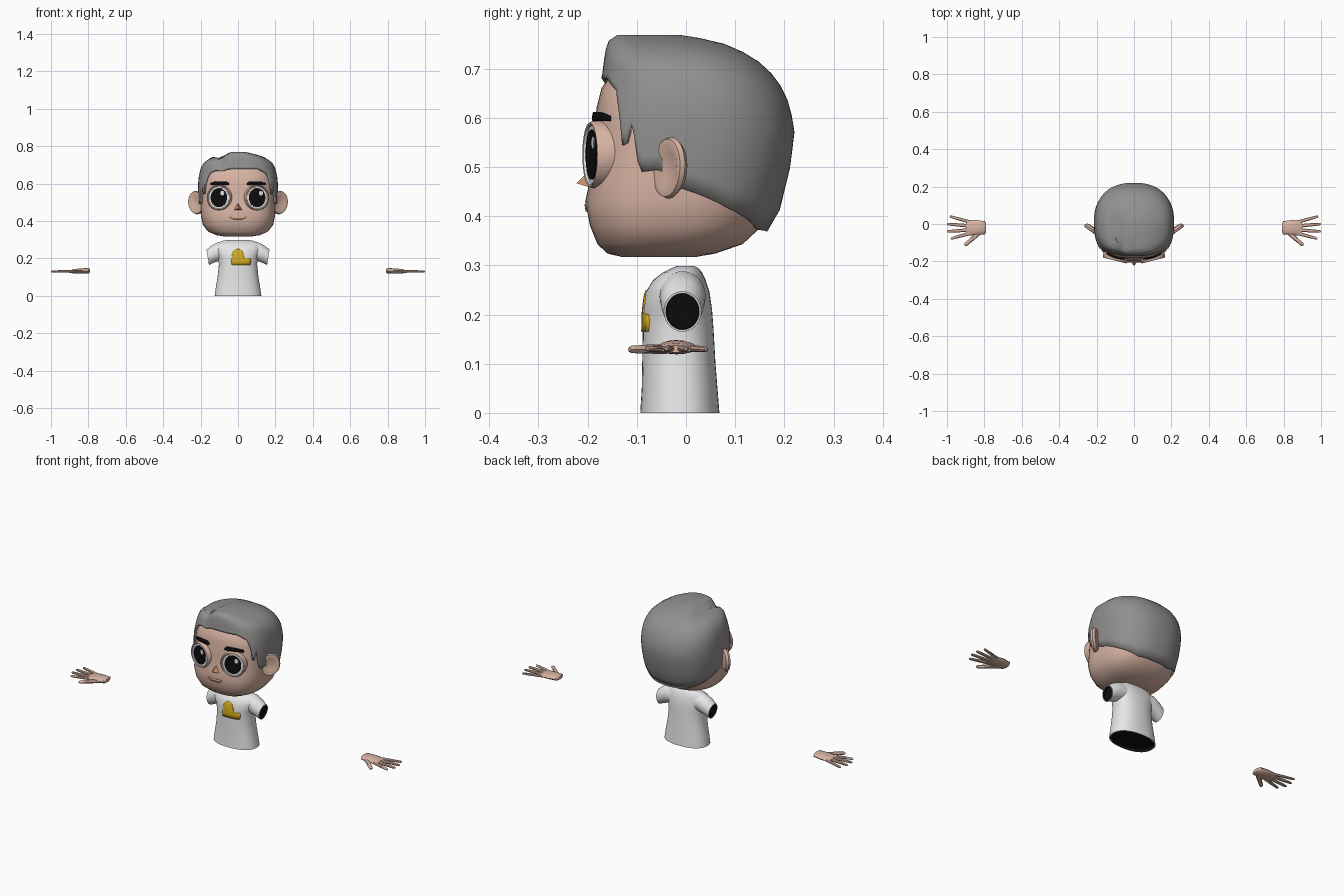
import bpy, bmesh, math
from mathutils import Vector, Matrix

if "Cube" in bpy.data.objects:
    bpy.data.objects.remove(bpy.data.objects["Cube"])


def material(name, r, g, b):
    m = bpy.data.materials.new(name)
    m.diffuse_color = (r, g, b, 1)
    m.use_nodes = True
    m.node_tree.nodes["Principled BSDF"].inputs["Base Color"].default_value = m.diffuse_color
    return m


SKIN = material("skin", 0.68, 0.45, 0.365)
HAIR = material("grey_hair", 0.29, 0.28, 0.275)
WHITE = material("white", 0.8, 0.8, 0.8)
BLACK = material("black", 0.004, 0.004, 0.004)
YELLOW = material("yellow", 0.66, 0.42, 0.015)
NOSE = material("nose_tan", 0.6, 0.3, 0.16)
LIPS = material("lip_tan", 0.65, 0.37, 0.2)


def build(name, verts, faces, mats, indices=None, recalc=True, thick=0):
    me = bpy.data.meshes.new(name)
    me.from_pydata([tuple(v) for v in verts], [], faces)
    for m in mats:
        me.materials.append(m)
    if indices:
        me.polygons.foreach_set("material_index", indices)
    if recalc:
        bm = bmesh.new()
        bm.from_mesh(me)
        bmesh.ops.recalc_face_normals(bm, faces=bm.faces)
        bm.to_mesh(me)
        bm.free()
    ob = bpy.data.objects.new(name, me)
    bpy.context.collection.objects.link(ob)
    if thick:
        mod = ob.modifiers.new("thickness", 'SOLIDIFY')
        mod.thickness, mod.offset = thick, -1
    return ob


def loft(name, rings, mats, seg_mat=lambda i: 0):
    """Skin closed rings; seg_mat gives -1 = start cap, len-1 = end cap."""
    n = len(rings[0])
    verts = [p for r in rings for p in r]
    faces, idx = [tuple(range(n))], [seg_mat(-1)]
    for i in range(len(rings) - 1):
        for j in range(n):
            k = (j + 1) % n
            faces.append((i*n + j, i*n + k, (i+1)*n + k, (i+1)*n + j))
            idx.append(seg_mat(i))
    faces.append(tuple(range((len(rings) - 1)*n, len(rings)*n)))
    idx.append(seg_mat(len(rings) - 1))
    return build(name, verts, faces, mats, idx)


def spow(v, p):
    return math.copysign(abs(v) ** p, v)


def section(prof, z):
    """Interpolate (z, half width, front y, back y)."""
    if z <= prof[0][0]:
        return prof[0][1:]
    for a, b in zip(prof, prof[1:]):
        if z <= b[0]:
            t = (z - a[0]) / (b[0] - a[0])
            return [p + (q - p)*t for p, q in zip(a[1:], b[1:])]
    return prof[-1][1:]


def point(sec, a, z, nf, nb):
    w, yf, yb = sec
    c, d = (yf + yb)/2, (yb - yf)/2
    p = 2 / (nf if math.cos(a) > 0 else nb)
    return Vector((w*spow(math.sin(a), p), c - d*spow(math.cos(a), p), z))


def ring(sec, z, nf, nb, scale=1, n=48):
    w, yf, yb = sec
    c = (yf + yb)/2
    sec = (w*scale, c + (yf - c)*scale, c + (yb - c)*scale)
    return [point(sec, 2*math.pi*j/n, z, nf, nb) for j in range(n)]


def plate(name, rows, prof, n, mat, lift, thick):
    """Thin plate hugging the front of a profile; rows are (z, x0, x1)."""
    cols, verts, faces = 10, [], []
    for z, x0, x1 in rows:
        w, yf, yb = section(prof, z)
        for j in range(cols + 1):
            x = x0 + (x1 - x0)*j/cols
            y = (yf + yb)/2 - (yb - yf)/2*max(0, 1 - abs(x/w)**n)**(1/n)
            verts.append((x, y - lift, z))
    m = cols + 1
    for i in range(len(rows) - 1):
        for j in range(cols):
            faces.append((i*m + j, i*m + j + 1, (i+1)*m + j + 1, (i+1)*m + j))
    return build(name, verts, faces, [mat], recalc=False, thick=thick)


# Head
HEAD = [(.317, .07, -.13, .02), (.324, .115, -.16, .06), (.343, .16, -.18, .115),
        (.38, .188, -.195, .155), (.43, .198, -.205, .178), (.47, .2, -.196, .18),
        (.55, .2, -.187, .18), (.62, .196, -.182, .18), (.66, .185, -.172, .17),
        (.69, .165, -.15, .15), (.72, .12, -.11, .1), (.735, .05, -.05, .04)]
loft("head", [ring(r[1:], r[0], 2.8, 2.4) for r in HEAD], [SKIN])

# Hair cap with a varying hairline
CAP = [(.36, .168, -.175, .16), (.41, .197, -.19, .19), (.5, .211, -.195, .212),
       (.575, .214, -.195, .221), (.62, .212, -.188, .212), (.655, .207, -.178, .2),
       (.69, .196, -.17, .174), (.715, .181, -.167, .147), (.74, .143, -.163, .105),
       (.757, .095, -.157, .06), (.768, .045, -.14, -.01)]
EDGE = [(0, .68), (25, .68), (42, .655), (50, .61), (54, .545), (58, .55), (61, .61),
        (65, .52), (69, .49), (80, .495), (88, .455), (114, .415), (150, .372), (180, .368)]


def hairline(deg):
    for (a, za), (b, zb) in zip(EDGE, EDGE[1:]):
        if deg <= b:
            return za + (zb - za)*(deg - a)/(b - a)
    return EDGE[-1][1]


N, K = 120, 14
verts, faces = [], []
for k in range(K + 1):
    for j in range(N):
        a = 2*math.pi*j/N
        zb = hairline(min(360*j/N, 360 - 360*j/N))
        z = zb + (.768 - zb)*(1 - (1 - k/K)**1.6)
        v = point(section(CAP, z), a, z, 2.8, 2.3)
        if v.y < .08:  # side parting groove
            g = math.exp(-((v.x + .09)/.026)**2)*min(1, max(0, (z - .62)/.1))
            g *= min(1, (.08 - v.y)/.08)
            v.z -= .022*g
            v.y += .006*g
        verts.append(v)
for k in range(K):
    for j in range(N):
        i = (j + 1) % N
        faces.append((k*N + j, k*N + i, (k+1)*N + i, (k+1)*N + j))
faces.append(tuple(range(K*N, K*N + N)))
build("hair", verts, faces, [HAIR], recalc=False, thick=.014)

# Face details
build("nose", [(-.03, -.188, .456), (.03, -.188, .456), (0, -.183, .505), (0, -.223, .467)],
      [(0, 1, 2), (0, 1, 3), (1, 2, 3), (2, 0, 3)], [NOSE])
plate("mouth", [(.409, -.024, .024), (.416, -.038, .038), (.424, -.043, .043)],
      HEAD, 2.8, LIPS, .003, .005)


def oval(frame, rx, rz, d, u=0, v=0, n=32):
    return [frame @ Vector((u + rx*math.cos(2*math.pi*j/n), -d,
                            v + rz*math.sin(2*math.pi*j/n))) for j in range(n)]


for s, side in ((-1, "left"), (1, "right")):
    # Eye: raised lid rim, white, pupil, highlight
    f = Matrix.Translation((s*.1, -.182, .525)) @ Matrix.Rotation(s*math.radians(14), 4, 'Z')
    rim = [(.068, .068, -.03), (.067, .068, .009), (.063, .065, .014),
           (.058, .061, .013), (.056, .059, .009)]
    loft("eye_" + side, [oval(f, *r) for r in rim], [SKIN, WHITE], lambda i: int(i >= 3))
    loft("pupil_" + side, [oval(f, .045, .051, d) for d in (.006, .0115)], [BLACK])
    loft("highlight_" + side, [oval(f, .011, .013, d, .02, .024, 16) for d in (.008, .0135)],
         [WHITE])

    # Eyebrow
    lo, hi = sorted((s*.05, s*.147))
    plate("eyebrow_" + side, [(.594, lo, hi), (.604, lo, hi),
          (.612, lo + (.03 if s < 0 else .012), hi - (.012 if s < 0 else .03))],
          HEAD, 2.8, BLACK, .009, .009)

    # Ear: flattened cup leaning back
    f = (Matrix.Translation((s*.222, -.032, .498)) @ Matrix.Rotation(s*math.radians(36), 4, 'Z')
         @ Matrix.Rotation(s*math.radians(12), 4, 'Y'))
    prof = [(.02, -.016), (.042, -.012), (.05, 0), (.047, .01), (.038, .012), (.024, .005)]
    loft("ear_" + side, [oval(f, r, r*1.26, d) for r, d in prof], [SKIN])

    # Sleeve with dark opening
    def cuff(x, zc, ry, rz, lean):
        pts = []
        for j in range(28):
            a = 2*math.pi*j/28
            dz = rz*math.sin(a)
            pts.append((s*(x + lean*dz), -.007 + ry*math.cos(a), zc + dz))
        return pts
    loft("sleeve_" + side, [cuff(.05, .238, .044, .045, 0), (cuff(.1, .238, .047, .05, .05)),
         cuff(.135, .223, .044, .046, .12), cuff(.162, .206, .038, .041, .16),
         cuff(.162, .206, .034, .037, .16), cuff(.152, .207, .033, .036, .16)],
         [WHITE, BLACK], lambda i: int(i >= 4))

    # Palm
    palm = [(.79, -.02, .02, .134, .009), (.798, -.02, .035, .134, .014),
            (.84, -.019, .04, .133, .014), (.88, -.02, .041, .131, .011),
            (.897, -.02, .036, .13, .007)]
    loft("palm_" + side, [[(s*x, y + ry*math.cos(math.pi*j/8), z + rz*math.sin(math.pi*j/8))
         for j in range(16)] for x, y, ry, z, rz in palm], [SKIN])

    # Fingers and thumb as tapered tubes
    def digit(name, pts, r0):
        pts = [Vector(p) for p in pts]
        d = (pts[-1] - pts[0]).normalized()
        across = Vector((-d.y, d.x, 0)).normalized()
        rings = []
        for i, p in enumerate(pts):
            r = r0*(1, .92, .75, .35)[i]
            ring_pts = [p + across*r*math.cos(math.pi*j/4) + Vector((0, 0, .8*r*math.sin(math.pi*j/4)))
                        for j in range(8)]
            rings.append([(s*q.x, q.y, q.z) for q in ring_pts])
        loft(name + "_" + side, rings, [SKIN])

    def between(a, b):
        a, b = Vector(a), Vector(b)
        return [a.lerp(b, t) for t in (0, .5, .94, 1)]
    digit("little_finger", between((.875, .01, .131), (.985, .041, .129)), .009)
    digit("ring_finger", between((.88, -.01, .131), (.999, .0, .13)), .0095)
    digit("middle_finger", between((.88, -.032, .131), (1, -.04, .13)), .0095)
    digit("index_finger", between((.875, -.05, .131), (.98, -.078, .13)), .0095)
    digit("thumb", between((.82, -.04, .13), (.905, -.115, .129)), .0125)

# Shirt body with a dark open hem
SHIRT = [(0, .125, -.093, .068), (.05, .118, -.09, .064), (.1, .109, -.089, .06),
         (.17, .102, -.088, .056), (.21, .108, -.087, .053), (.245, .122, -.082, .048),
         (.27, .12, -.067, .04), (.285, .105, -.048, .033), (.294, .082, -.03, .026),
         (.299, .055, -.017, .016)]
hem = [ring(SHIRT[0][1:], .014, 2.3, 2.3, .92), ring(SHIRT[0][1:], 0, 2.3, 2.3, .94)]
loft("shirt", hem + [ring(r[1:], r[0], 2.3, 2.3) for r in SHIRT], [WHITE, BLACK],
     lambda i: int(i < 1))

# Yellow chest patch
plate("chest_patch", [(.165, -.033, .066), (.185, -.037, .07), (.2, -.033, .068),
      (.203, -.03, .032), (.222, -.032, .03), (.24, -.024, .022), (.25, -.009, .009)],
      SHIRT, 2.3, YELLOW, .003, .005)

# Smooth shading with sharp edges kept
bpy.ops.object.select_all(action='SELECT')
bpy.context.view_layer.objects.active = bpy.data.objects["head"]
bpy.ops.object.shade_smooth_by_angle(angle=math.radians(40))
